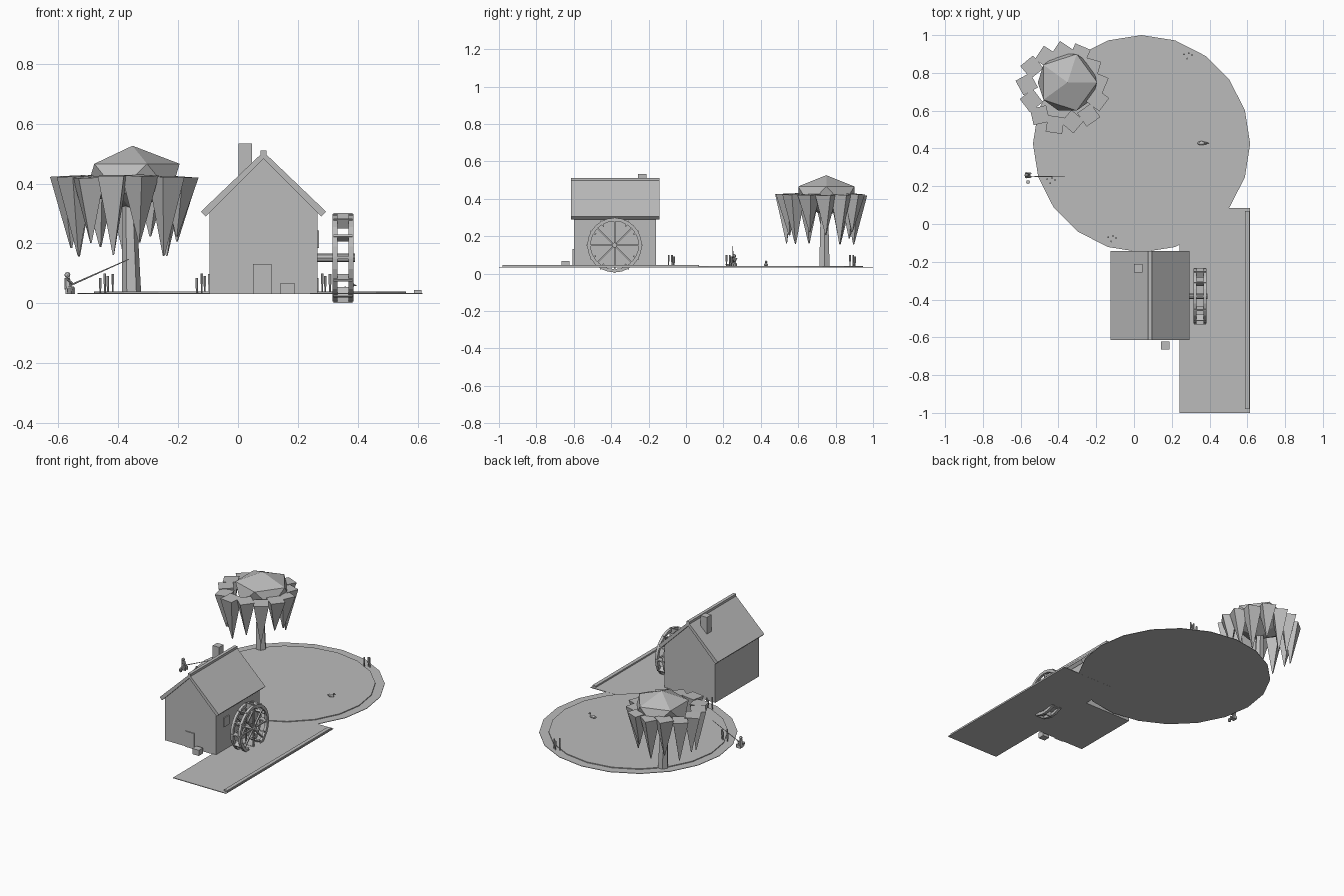
import bpy, bmesh, math, random
from mathutils import Vector, Matrix

if "Cube" in bpy.data.objects:
    bpy.data.objects.remove(bpy.data.objects["Cube"])

random.seed(4)
grey = bpy.data.materials.new("plain grey")
grey.diffuse_color = (0.5, 0.5, 0.5, 1)
grey.use_nodes = True
grey.node_tree.nodes["Principled BSDF"].inputs["Base Color"].default_value = grey.diffuse_color


def finish(name, bm):
    bmesh.ops.recalc_face_normals(bm, faces=bm.faces)
    me = bpy.data.meshes.new(name)
    bm.to_mesh(me)
    bm.free()
    me.materials.append(grey)
    ob = bpy.data.objects.new(name, me)
    bpy.context.collection.objects.link(ob)
    return ob


def add_box(bm, x0, x1, y0, y1, z0, z1, rot=None):
    m = Matrix.Translation(((x0 + x1) / 2, (y0 + y1) / 2, (z0 + z1) / 2))
    m = m @ Matrix.Diagonal((x1 - x0, y1 - y0, z1 - z0, 1))
    bmesh.ops.create_cube(bm, size=1, matrix=rot @ m if rot else m)


def box(name, *lim):
    bm = bmesh.new()
    add_box(bm, *lim)
    return finish(name, bm)


def add_rod(bm, a, b, r1, r2, n=6):
    a, b = Vector(a), Vector(b)
    d = b - a
    m = Matrix.Translation((a + b) / 2) @ d.to_track_quat('Z', 'Y').to_matrix().to_4x4()
    bmesh.ops.create_cone(bm, cap_ends=True, segments=n, radius1=r1, radius2=r2,
                          depth=d.length, matrix=m)


def rod(name, *args):
    bm = bmesh.new()
    add_rod(bm, *args)
    return finish(name, bm)


def add_ball(bm, c, r, scale=(1, 1, 1), sub=1):
    m = Matrix.Translation(c) @ Matrix.Diagonal((*scale, 1))
    bmesh.ops.create_icosphere(bm, subdivisions=sub, radius=r, matrix=m)


def extrude_y(name, pts, y0, y1):
    bm = bmesh.new()
    f = bm.faces.new([bm.verts.new((x, y0, z)) for x, z in pts])
    r = bmesh.ops.extrude_face_region(bm, geom=[f])
    bmesh.ops.translate(bm, vec=(0, y1 - y0, 0),
                        verts=[v for v in r["geom"] if isinstance(v, bmesh.types.BMVert)])
    return finish(name, bm)


def disc(name, r, z0, z1):
    bm = bmesh.new()
    ring = [bm.verts.new((0.04 + r * math.cos(math.tau * i / 20),
                          0.425 + r * math.sin(math.tau * i / 20), z0)) for i in range(20)]
    f = bm.faces.new(ring)
    r = bmesh.ops.extrude_face_region(bm, geom=[f])
    bmesh.ops.translate(bm, vec=(0, 0, z1 - z0),
                        verts=[v for v in r["geom"] if isinstance(v, bmesh.types.BMVert)])
    return finish(name, bm)


# pond, river and bank
disc("pond_shore", 0.575, 0.032, 0.035)
disc("pond_water", 0.52, 0.034, 0.040)
box("river", 0.24, 0.615, -1.0, 0.085, 0.0315, 0.0355)
box("river_bank", 0.588, 0.612, -0.98, 0.07, 0.034, 0.045)

# mill house
extrude_y("house_walls", [(-0.095, 0.032), (0.265, 0.032), (0.265, 0.31),
                          (0.085, 0.487), (-0.095, 0.31)], -0.6, -0.16)
extrude_y("roof", [(0.085, 0.506), (-0.124, 0.306), (-0.108, 0.29), (0.085, 0.482),
                   (0.278, 0.29), (0.294, 0.306)], -0.615, -0.143)
box("roof_ridge", 0.075, 0.095, -0.615, -0.143, 0.49, 0.511)
box("chimney", 0.001, 0.046, -0.257, -0.212, 0.38, 0.533)
box("door", 0.05, 0.112, -0.606, -0.598, 0.032, 0.132)
box("crate", 0.142, 0.188, -0.665, -0.623, 0.032, 0.068)
for i, y in enumerate((-0.5, -0.258)):
    box(f"window_{i}", 0.262, 0.271, y - 0.027, y + 0.027, 0.185, 0.243)

# water wheel: two rims, spokes, paddles and axle
CY, CZ = -0.382, 0.152
hub = Matrix.Translation((0, CY, CZ))
bm = bmesh.new()
N = 24
for x0, x1 in ((0.315, 0.332), (0.368, 0.385)):
    rows = []
    for i in range(N):
        a = math.tau * i / N
        rows.append([bm.verts.new((x, CY + r * math.cos(a), CZ + r * math.sin(a)))
                     for x, r in ((x0, 0.146), (x1, 0.146), (x1, 0.128), (x0, 0.128))])
    for i in range(N):
        p, q = rows[i], rows[(i + 1) % N]
        for k in range(4):
            bm.faces.new((p[k], p[(k + 1) % 4], q[(k + 1) % 4], q[k]))
finish("wheel_rims", bm)
bm = bmesh.new()
for i in range(8):
    rot = hub @ Matrix.Rotation(math.tau * i / 8, 4, 'X')
    for x in (0.3235, 0.3765):
        add_box(bm, x - 0.005, x + 0.005, -0.004, 0.004, 0.0, 0.132, rot)
finish("wheel_spokes", bm)
bm = bmesh.new()
for i in range(12):
    rot = hub @ Matrix.Rotation(math.tau * i / 12, 4, 'X')
    add_box(bm, 0.318, 0.382, -0.004, 0.004, 0.115, 0.150, rot)
finish("wheel_paddles", bm)
rod("wheel_axle", (0.25, CY, CZ), (0.39, CY, CZ), 0.014, 0.014, 8)

# willow tree: trunk, faceted crown, hanging fronds
rod("trunk", (-0.355, 0.74, 0.032), (-0.365, 0.74, 0.44), 0.032, 0.02, 6)
bm = bmesh.new()
add_ball(bm, (-0.352, 0.75, 0.417), 0.176, (1, 1, 0.62))
finish("tree_crown", bm)
bm = bmesh.new()
for i in range(13):
    a = math.tau * (i + 0.3) / 13
    c, s = math.cos(a), math.sin(a)
    r = 0.19 + random.uniform(-0.01, 0.012)
    top = Vector((-0.375 + r * c, 0.722 + r * s, 0.425 + random.uniform(-0.006, 0.003)))
    drop = 0.265 if i % 2 else random.uniform(0.19, 0.25)
    tip = top + Vector((-0.012 * c, -0.012 * s, -drop))
    m = Matrix.Translation((top + tip) / 2)
    m = m @ (top - tip).to_track_quat('Z', 'Y').to_matrix().to_4x4()
    m = m @ Matrix.Rotation(random.uniform(0, math.pi / 2), 4, 'Z')
    bmesh.ops.create_cone(bm, cap_ends=True, segments=4, radius1=0.003, radius2=0.062,
                          depth=drop, matrix=m)
finish("tree_fronds", bm)

# reeds in three clumps
bm = bmesh.new()
for x, y in ((-0.44, 0.23), (-0.117, -0.078), (0.285, 0.89)):
    for dx, dy, h in ((-0.02, 0.008, 0.085), (-0.004, -0.014, 0.1),
                      (0.006, 0.014, 0.092), (0.022, 0.004, 0.098)):
        add_rod(bm, (x + dx, y + dy, 0.034), (x + dx, y + dy, h), 0.003, 0.003, 5)
        add_rod(bm, (x + dx, y + dy, h - 0.035), (x + dx, y + dy, h), 0.005, 0.005, 6)
finish("reeds", bm)

# duck
bm = bmesh.new()
add_ball(bm, (0.358, 0.428, 0.047), 0.012, (1.9, 0.9, 0.75), 2)
add_ball(bm, (0.38, 0.428, 0.062), 0.008)
add_rod(bm, (0.385, 0.428, 0.061), (0.396, 0.428, 0.060), 0.004, 0.001)
finish("duck", bm)

# seated angler with rod
X, Y = -0.566, 0.258
box("angler_seat", X - 0.01, X + 0.012, Y - 0.015, Y + 0.015, 0.032, 0.05)
bm = bmesh.new()
add_rod(bm, (X, Y, 0.048), (X - 0.004, Y, 0.085), 0.013, 0.009)
add_ball(bm, (X - 0.003, Y, 0.095), 0.01, sub=2)
for s in (-1, 1):
    add_rod(bm, (X, Y + s * 0.008, 0.052), (X + 0.018, Y + s * 0.01, 0.05), 0.006, 0.006)
    add_rod(bm, (X + 0.018, Y + s * 0.01, 0.053), (X + 0.018, Y + s * 0.01, 0.032), 0.005, 0.005)
    add_rod(bm, (X - 0.003, Y + s * 0.013, 0.08), (X + 0.016, Y, 0.064), 0.004, 0.004)
finish("angler", bm)
rod("fishing_rod", (X + 0.01, 0.253, 0.062), (-0.365, 0.25, 0.147), 0.003, 0.0015)
rod("bait_bucket", (X + 0.005, 0.222, 0.032), (X + 0.005, 0.222, 0.05), 0.008, 0.01, 8)
